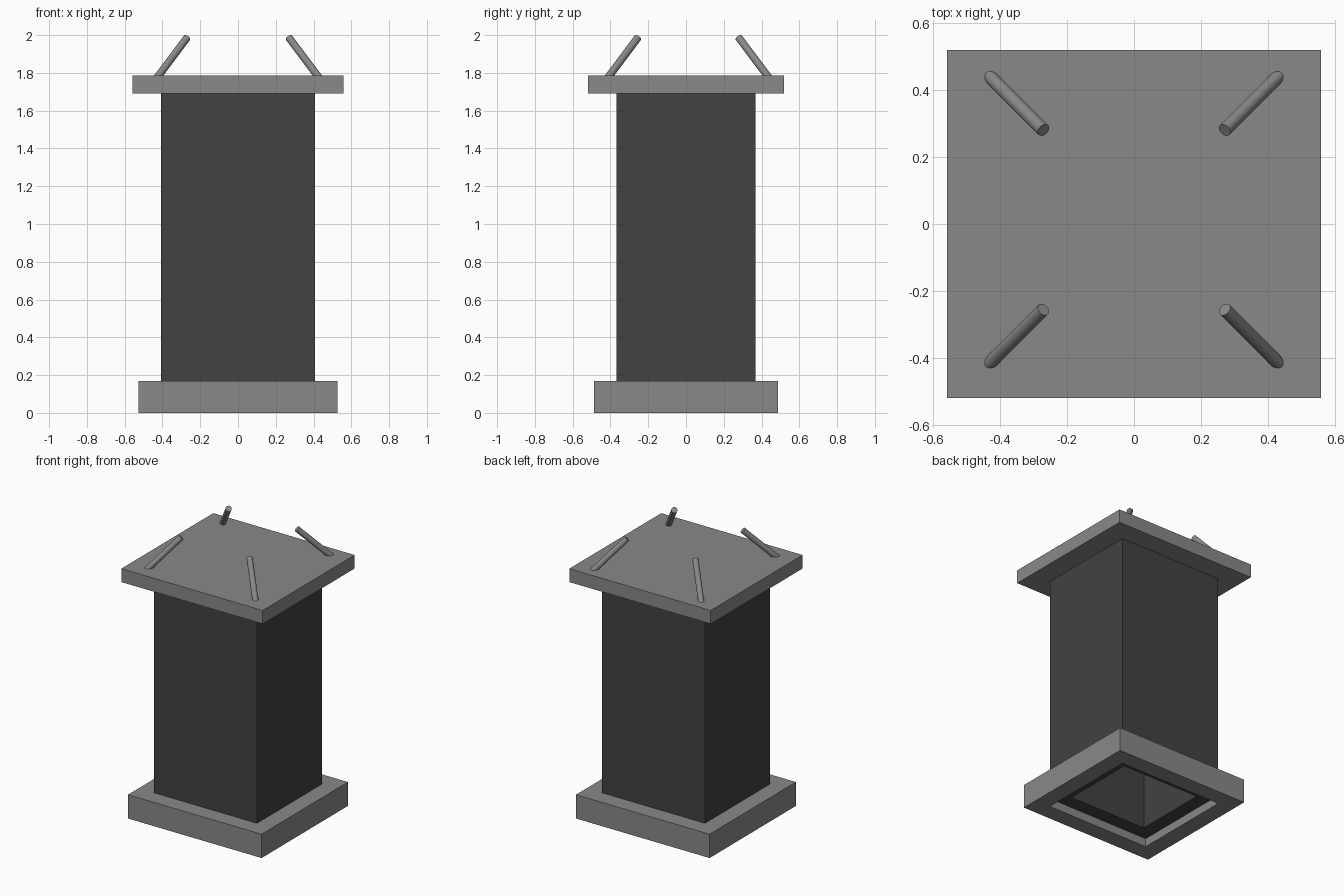
import bpy, bmesh
from mathutils import Vector

if "Cube" in bpy.data.objects:
    bpy.data.objects.remove(bpy.data.objects["Cube"])


def material(name, v):
    m = bpy.data.materials.new(name)
    m.diffuse_color = (v, v, v, 1)
    m.use_nodes = True
    m.node_tree.nodes["Principled BSDF"].inputs["Base Color"].default_value = m.diffuse_color
    return m


light = material("light_grey", 0.25)
dark = material("dark_grey", 0.054)


def add(name, bm, mat):
    bmesh.ops.recalc_face_normals(bm, faces=bm.faces)
    me = bpy.data.meshes.new(name)
    bm.to_mesh(me)
    bm.free()
    me.materials.append(mat)
    ob = bpy.data.objects.new(name, me)
    bpy.context.collection.objects.link(ob)
    return ob


def box(name, x, y, z0, z1, mat):
    bm = bmesh.new()
    bmesh.ops.create_cube(bm, size=1)
    for v in bm.verts:
        v.co = (v.co.x * 2 * x, v.co.y * 2 * y, z0 if v.co.z < 0 else z1)
    return add(name, bm, mat)


def tube(name, x, y, wall, z0, z1, mat):
    # rectangular ring: four loops of corners bridged into a closed wall
    bm = bmesh.new()
    loops = []
    for inset, z in ((0, z0), (0, z1), (wall, z1), (wall, z0)):
        loops.append([bm.verts.new((sx * (x - inset), sy * (y - inset), z))
                      for sx, sy in ((-1, -1), (1, -1), (1, 1), (-1, 1))])
    for a in range(4):
        p, q = loops[a], loops[(a + 1) % 4]
        for i in range(4):
            j = (i + 1) % 4
            bm.faces.new((p[i], p[j], q[j], q[i]))
    return add(name, bm, mat)


def rod(name, a, b, r, mat):
    a, b = Vector(a), Vector(b)
    bm = bmesh.new()
    bmesh.ops.create_cone(bm, cap_ends=True, segments=32,
                          radius1=r, radius2=r, depth=(b - a).length)
    ob = add(name, bm, mat)
    ob.data.transform((b - a).to_track_quat('Z', 'Y').to_matrix().to_4x4())
    ob.location = (a + b) / 2
    bpy.ops.object.select_all(action='DESELECT')
    ob.select_set(True)
    bpy.context.view_layer.objects.active = ob
    bpy.ops.object.shade_smooth_by_angle()


# Base frame around the foot of the column
tube("base_frame", 0.527, 0.487, 0.12, 0, 0.17, light)
# Hollow column, raised slightly inside the base
tube("column", 0.407, 0.367, 0.1, 0.06, 1.70, dark)
# Top slab
box("top_slab", 0.558, 0.518, 1.69, 1.786, light)
# Four rods leaning inward from the slab corners
for sx, nx in ((-1, "left"), (1, "right")):
    for sy, ny in ((-1, "front"), (1, "back")):
        rod(f"rod_{ny}_{nx}",
            (sx * 0.435, sy * 0.4325 + 0.0125, 1.766),
            (sx * 0.27, sy * 0.2675 + 0.0125, 1.986), 0.02, light)
